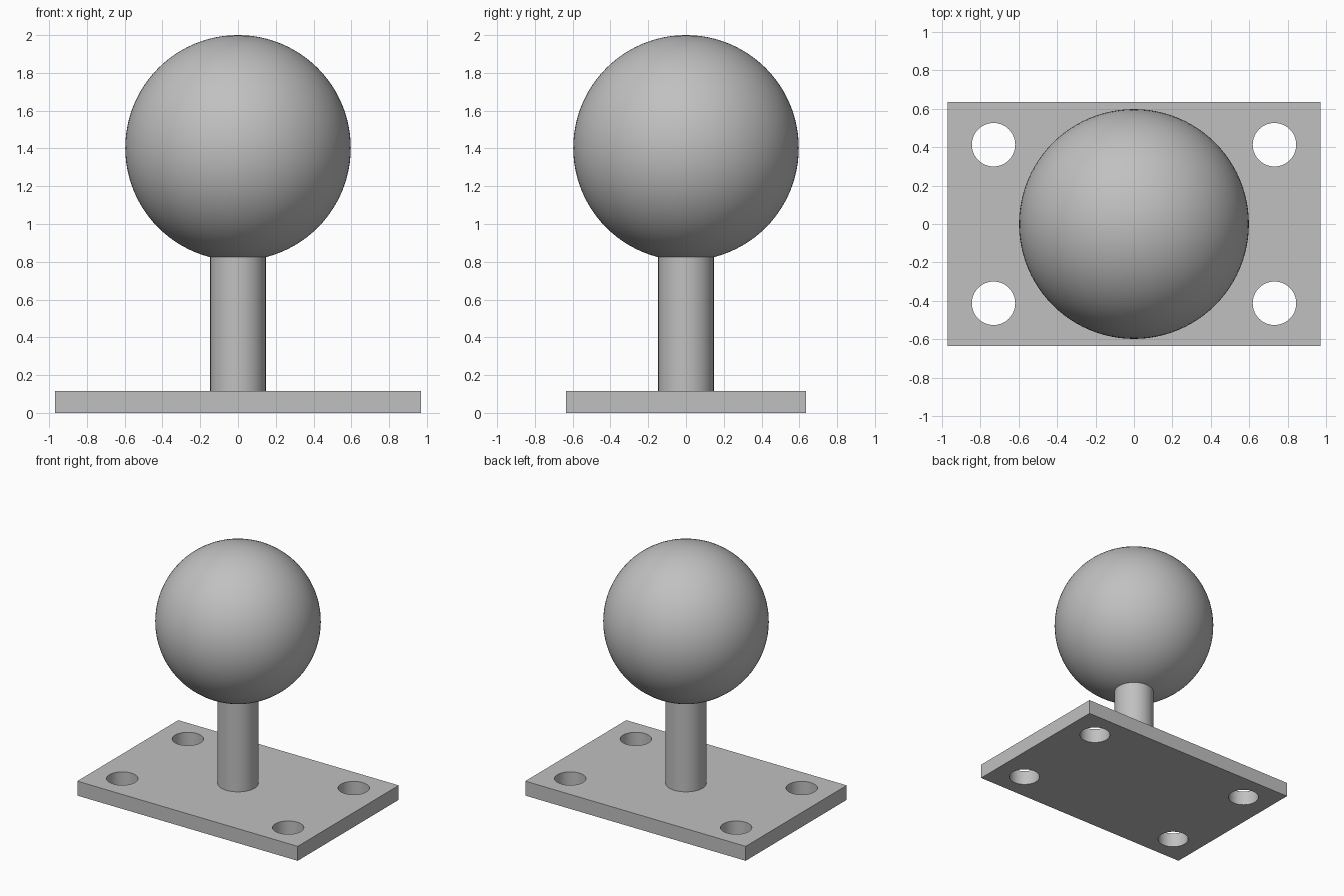
import bpy, bmesh, math
from mathutils import Matrix

default = bpy.data.objects.get("Cube")
if default:
    bpy.data.objects.remove(default, do_unlink=True)

# Single grey finish
grey = bpy.data.materials.new("plain grey")
grey.use_nodes = True
colour = (0.53, 0.53, 0.53, 1)
grey.diffuse_color = colour
grey.node_tree.nodes["Principled BSDF"].inputs["Base Color"].default_value = colour

PLATE_X, PLATE_Y, PLATE_TOP = 0.97, 0.635, 0.115
HOLE_X, HOLE_Y, HOLE_R = 0.73, 0.412, 0.113
BALL_R, POST_R = 0.597, 0.147
BALL_Z = 2 - BALL_R


def make_object(name, bm):
    mesh = bpy.data.meshes.new(name)
    bm.to_mesh(mesh)
    bm.free()
    mesh.materials.append(grey)
    obj = bpy.data.objects.new(name, mesh)
    bpy.context.collection.objects.link(obj)
    return obj


def add_cylinder(bm, x, y, bottom, top, radius):
    bmesh.ops.create_cone(
        bm, cap_ends=True, segments=64, radius1=radius, radius2=radius,
        depth=top - bottom,
        matrix=Matrix.Translation((x, y, (top + bottom) / 2)))


def select_only(obj):
    bpy.ops.object.select_all(action='DESELECT')
    obj.select_set(True)
    bpy.context.view_layer.objects.active = obj


# Base plate
bm = bmesh.new()
bmesh.ops.create_cube(
    bm, size=1,
    matrix=Matrix.Translation((0, 0, PLATE_TOP / 2))
    @ Matrix.Diagonal((2 * PLATE_X, 2 * PLATE_Y, PLATE_TOP, 1)))
plate = make_object("base_plate", bm)

# Four bolt holes cut through the plate
bm = bmesh.new()
for sx in (-1, 1):
    for sy in (-1, 1):
        add_cylinder(bm, sx * HOLE_X, sy * HOLE_Y, -0.1, PLATE_TOP + 0.1, HOLE_R)
cutter = make_object("hole_cutter", bm)
cutter.hide_render = True
cut = plate.modifiers.new("bolt holes", 'BOOLEAN')
cut.operation = 'DIFFERENCE'
cut.solver = 'EXACT'
cut.object = cutter
select_only(plate)
bpy.ops.object.modifier_apply(modifier=cut.name)
bpy.data.objects.remove(cutter, do_unlink=True)

# Post, ending just inside the ball
bm = bmesh.new()
add_cylinder(bm, 0, 0, PLATE_TOP, BALL_Z - BALL_R + 0.05, POST_R)
post = make_object("post", bm)

# Ball
bm = bmesh.new()
bmesh.ops.create_uvsphere(bm, u_segments=96, v_segments=48, radius=BALL_R,
                          matrix=Matrix.Translation((0, 0, BALL_Z)))
ball = make_object("ball", bm)

# Smooth round surfaces, keep hard edges
for obj in (plate, post, ball):
    select_only(obj)
    bpy.ops.object.shade_smooth_by_angle(angle=math.radians(30))
